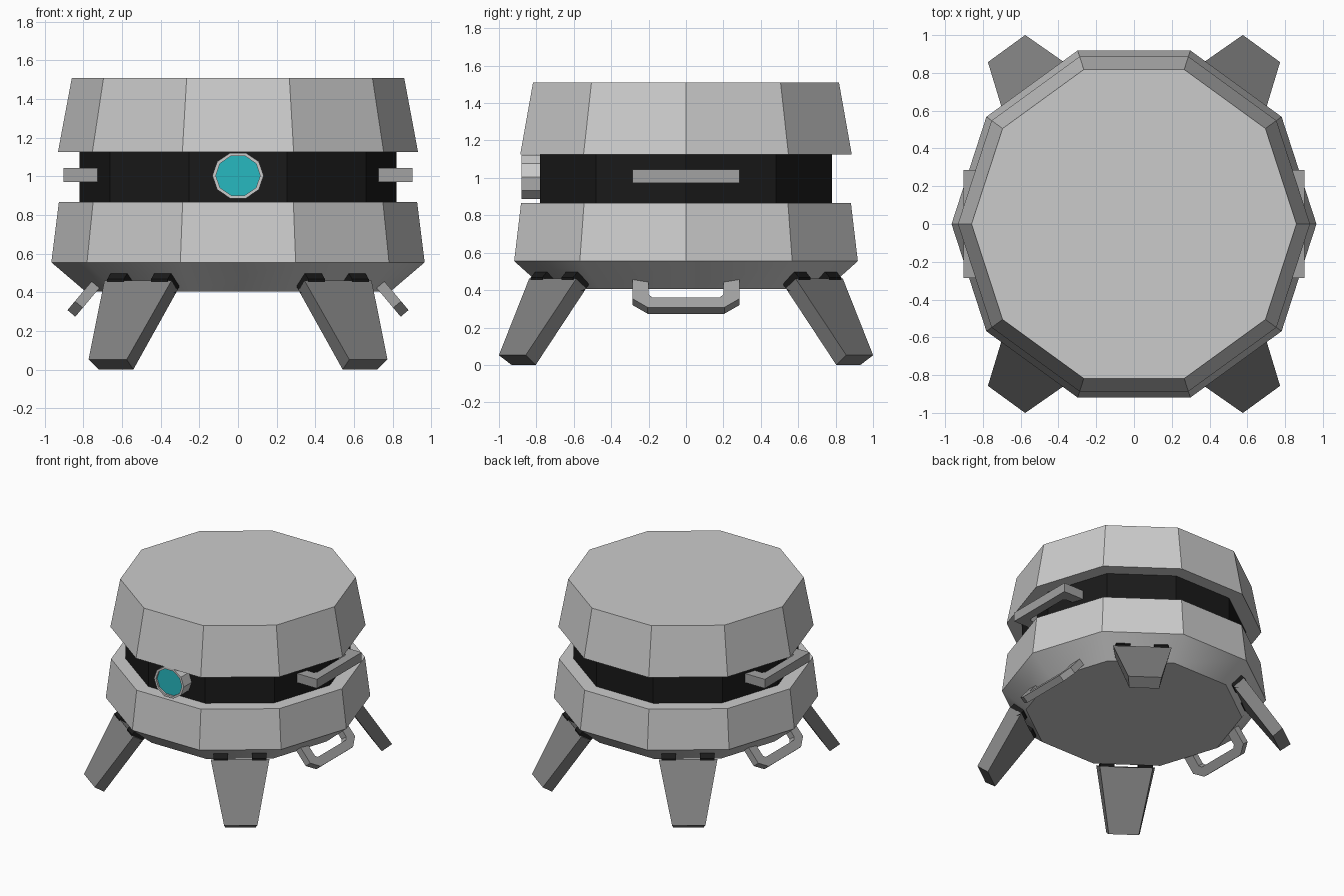
import bpy, bmesh
from math import sin, cos, pi, radians
from mathutils import Vector, Matrix

if "Cube" in bpy.data.objects:
    bpy.data.objects.remove(bpy.data.objects["Cube"])


def material(name, rgb):
    m = bpy.data.materials.new(name)
    m.diffuse_color = (*rgb, 1)
    m.use_nodes = True
    m.node_tree.nodes["Principled BSDF"].inputs["Base Color"].default_value = m.diffuse_color
    return m


BLACK = material("black", (0.01, 0.01, 0.01))
DARK = material("dark_grey", (0.22, 0.22, 0.22))
MID = material("mid_grey", (0.36, 0.36, 0.36))
TEAL = material("teal", (0.02, 0.48, 0.53))


def finish(name, bm, mat=None):
    bmesh.ops.recalc_face_normals(bm, faces=bm.faces)
    mesh = bpy.data.meshes.new(name)
    bm.to_mesh(mesh)
    bm.free()
    ob = bpy.data.objects.new(name, mesh)
    bpy.context.collection.objects.link(ob)
    if mat:
        mesh.materials.append(mat)
    return ob


def loft(name, rings, mat=None, closed=False):
    """Skin matching rings of points; cap the ends, or join last to first."""
    bm = bmesh.new()
    loops = [[bm.verts.new(p) for p in ring] for ring in rings]
    pairs = list(zip(loops, loops[1:]))
    if closed:
        pairs.append((loops[-1], loops[0]))
    else:
        bm.faces.new(loops[0])
        bm.faces.new(loops[-1])
    for a, b in pairs:
        for i in range(len(a)):
            j = (i + 1) % len(a)
            bm.faces.new((a[i], a[j], b[j], b[i]))
    return finish(name, bm, mat)


def decagon(r, z):
    return [(r * cos(i * pi / 5), r * sin(i * pi / 5), z) for i in range(10)]


def lens_ring(r, y):
    return [(r * cos(i * pi / 5), y, 1.004 + 0.93 * r * sin(i * pi / 5)) for i in range(10)]


# Ten-sided body: lower shell with sloped underside, dark band, upper shell
lower = loft("lower_shell", [decagon(0.79, 0.405), decagon(0.966, 0.555), decagon(0.927, 0.867)])
loft("band", [decagon(0.82, 0.85), decagon(0.82, 1.14)], BLACK)
loft("upper_shell", [decagon(0.932, 1.125), decagon(0.86, 1.51)])

bpy.context.view_layer.objects.active = lower
lower.select_set(True)
bpy.ops.object.shade_smooth_by_angle(angle=radians(30))
lower.select_set(False)

# Front lens: rim and coloured glass
loft("lens_rim", [lens_ring(0.133, -0.76), lens_ring(0.133, -0.88),
                  lens_ring(0.115, -0.88), lens_ring(0.115, -0.76)], closed=True)
loft("lens_glass", [lens_ring(0.117, -0.77), lens_ring(0.117, -0.865)], TEAL)


def handle(name, side, x, z, angle, length, thick, chamfer):
    """U-shaped grip reaching outward from (x, z), tilted down by angle."""
    d = Vector((cos(angle), 0, -sin(angle)))
    n = Vector((sin(angle), 0, cos(angle)))
    half = [(0, 0.285), (length - chamfer, 0.285)]
    if chamfer:
        half.append((length, 0.205))
    inner = [(length - 0.07, 0.18), (length - 0.09, 0.2), (0, 0.2)]
    outline = half + [(u, -v) for u, v in reversed(half)]
    outline += [(u, -v) for u, v in reversed(inner)] + inner
    rings = []
    for s in (-0.5, 0.5):
        pts = [Vector((x, 0, z)) + d * u + n * (s * thick) + Vector((0, v, 0)) for u, v in outline]
        rings.append([(side * p.x, p.y, p.z) for p in pts])
    loft(name, rings, MID)


# Grips on both sides: a level one on the band, a drooping one underneath
for side, label in ((1, "right"), (-1, "left")):
    handle(f"{label}_upper_handle", side, 0.70, 1.008, 0, 0.203, 0.073, 0)
    handle(f"{label}_lower_handle", side, 0.737, 0.44, radians(50), 0.195, 0.053, 0.06)

# Four splayed tapering legs with two hinge barrels each
leg_ends = (((0.88, 0.462), (0.80, 0.41), 0.215), ((1.148, 0.052), (1.073, 0.0), 0.122))
for k, ang in enumerate((54, 126, 234, 306)):
    turn = Matrix.Rotation(radians(ang), 4, 'Z')
    rings = [[turn @ Vector(p) for p in ((a[0], w, a[1]), (a[0], -w, a[1]),
                                        (b[0], -w * 0.9, b[1]), (b[0], w * 0.9, b[1]))]
             for a, b, w in leg_ends]
    loft(f"leg_{k + 1}", rings, DARK)
    for s in (-1, 1):
        barrel = [[turn @ Vector((0.835 + 0.055 * cos((i + 0.5) * pi / 4), s * 0.14 + e,
                                  0.447 + 0.055 * sin((i + 0.5) * pi / 4))) for i in range(8)]
                  for e in (-0.053, 0.053)]
        loft(f"hinge_{k + 1}_{'a' if s < 0 else 'b'}", barrel, BLACK)
